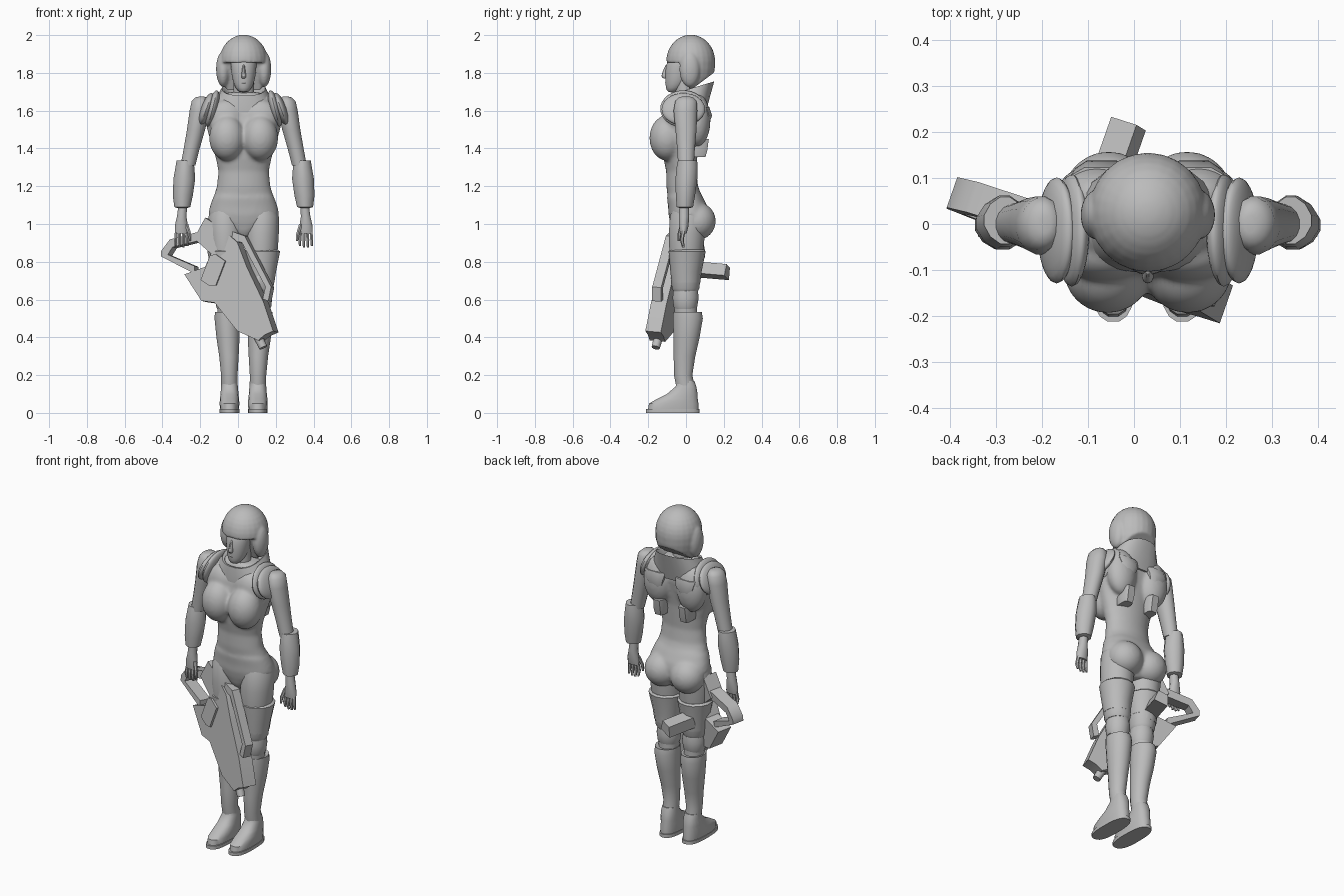
import bpy, bmesh, math
from mathutils import Vector, Matrix

CX = 0.03                                   # the body stands slightly right of centre
grey = bpy.data.materials.new("plain grey")
grey.diffuse_color = (0.5, 0.5, 0.5, 1)


def finish(name, bm, sub=0):
    bmesh.ops.recalc_face_normals(bm, faces=bm.faces)
    me = bpy.data.meshes.new(name)
    bm.to_mesh(me)
    bm.free()
    me.materials.append(grey)
    ob = bpy.data.objects.new(name, me)
    bpy.context.collection.objects.link(ob)
    if sub:
        m = ob.modifiers.new("smooth", 'SUBSURF')
        m.levels = m.render_levels = sub
    return ob


def loft(name, rings, s=1, n=20, p=2.0, sub=0):
    """Stack of oval rings (z, x, y, rx, ry, tilt); x is measured from the body centre."""
    bm = bmesh.new()
    loops = []
    for r in rings:
        z, x, y, rx, ry = r[:5]
        tilt = r[5] if len(r) > 5 else 0
        loop = []
        for i in range(n):
            a = 2 * math.pi * (i + 0.5) / n
            c, d = math.cos(a), math.sin(a)
            px = math.copysign(abs(c) ** (2 / p), c) * rx
            py = y + math.copysign(abs(d) ** (2 / p), d) * ry
            loop.append(bm.verts.new((CX + s * (x + px), py, z + tilt * py)))
        loops.append(loop)
    for a, b in zip(loops, loops[1:]):
        for i in range(n):
            j = (i + 1) % n
            bm.faces.new((a[i], a[j], b[j], b[i]))
    bm.faces.new(loops[0])
    bm.faces.new(loops[-1])
    return finish(name, bm, sub)


def ball(name, x, y, z, rx, ry, rz, cuts=(), roll=0):
    """Ellipsoid; each cut (point, normal) removes the side the normal points to."""
    bm = bmesh.new()
    bmesh.ops.create_uvsphere(bm, u_segments=24, v_segments=16, radius=1)
    M = (Matrix.Translation((CX + x, y, z)) @ Matrix.Rotation(roll, 4, 'Y')
         @ Matrix.Diagonal((rx, ry, rz, 1)))
    bmesh.ops.transform(bm, matrix=M, verts=bm.verts)
    for co, no in cuts:
        r = bmesh.ops.bisect_plane(bm, geom=bm.verts[:] + bm.edges[:] + bm.faces[:],
                                   plane_co=co, plane_no=no, clear_outer=True)
        edges = [e for e in r["geom_cut"] if isinstance(e, bmesh.types.BMEdge)]
        bmesh.ops.holes_fill(bm, edges=edges)
    return finish(name, bm)


def blend(obs, voxel, steps):
    """Melt overlapping parts into one smooth skin."""
    bpy.ops.object.select_all(action='DESELECT')
    for o in obs:
        o.select_set(True)
    bpy.context.view_layer.objects.active = obs[0]
    bpy.ops.object.join()
    m = obs[0].modifiers.new("melt", 'REMESH')
    m.mode, m.voxel_size = 'VOXEL', voxel
    m = obs[0].modifiers.new("relax", 'SMOOTH')
    m.factor, m.iterations = 0.5, steps


# the gun lies in a slanted plane; outlines are given as front-view points
GN = Vector((-0.35, -1, 0.086)).normalized()


def gun_point(x, z):
    return Vector((x, -0.143 - 0.35 * x + 0.086 * z, z))


def plate(name, pts, back, front):
    bm = bmesh.new()
    a = [bm.verts.new(gun_point(x, z) + GN * back) for x, z in pts]
    b = [bm.verts.new(gun_point(x, z) + GN * front) for x, z in pts]
    bm.faces.new(a)
    bm.faces.new(b)
    for i in range(len(a)):
        j = (i + 1) % len(a)
        bm.faces.new((a[i], a[j], b[j], b[i]))
    return finish(name, bm)


# torso with bust, shoulder blades and hips, melted together
body = [loft("torso", [(1.06, 0, 0.01, .175, .10), (1.14, 0, -.005, .16, .092), (1.2, 0, -.02, .142, .084),
                       (1.28, 0, -.025, .134, .08), (1.35, 0, -.03, .148, .09), (1.42, 0, -.03, .17, .095),
                       (1.5, 0, -.02, .194, .10), (1.58, 0, -.005, .208, .10), (1.64, 0, 0, .195, .09),
                       (1.69, 0, 0, .12, .07), (1.7, 0, 0, .05, .05)], n=32),
        loft("pelvis", [(.925, 0, .01, .03, .06), (.96, 0, .01, .08, .08), (1.01, 0, .015, .165, .1),
                        (1.05, 0, .015, .188, .108), (1.09, 0, .01, .18, .105), (1.14, 0, -.005, .163, .096),
                        (1.16, 0, -.008, .15, .088)], n=32, p=2.2)]
for s in (-1, 1):
    body += [ball("bust", s * .087, -.1, 1.455, .096, .094, .12),
             ball("upper_chest", s * .09, -.06, 1.56, .1, .065, .1),
             ball("buttock", s * .085, .06, 1.015, .1, .098, .1),
             ball("shoulder_blade", s * .11, .06, 1.55, .09, .07, .14)]
blend(body, .009, 10)
loft("neck", [(1.62, 0, 0, .065, .055), (1.7, 0, -.01, .055, .05), (1.8, 0, -.015, .055, .05)])
# raised collar, higher at the back, hollow inside
loft("collar", [(1.59, 0, .0, .18, .105), (1.645, 0, .01, .155, .115, .15), (1.71, 0, .025, .115, .125, .3),
                (1.705, 0, .025, .105, .113, .3), (1.66, 0, .0, .075, .07, .2)], n=24, p=2.4)

# head
loft("face", [(1.695, 0, -.075, .022, .022), (1.72, 0, -.06, .045, .048), (1.76, 0, -.045, .06, .066),
              (1.81, 0, -.04, .067, .072), (1.86, 0, -.03, .07, .072), (1.9, 0, -.02, .06, .06)], sub=1)
loft("nose", [(1.768, 0, -.108, .01, .012), (1.782, 0, -.115, .016, .019), (1.8, 0, -.11, .011, .017),
              (1.85, 0, -.098, .007, .01)], n=8, sub=1)
loft("lips", [(1.737, 0, -.098, .014, .008), (1.747, 0, -.1, .024, .013), (1.757, 0, -.098, .016, .01)], n=10, sub=1)
# helmet: dome, back with open face, ear bulges
helmet = [ball("helmet", 0, .025, 1.86, .128, .13, .142, [((0, 0, 1.855), (0, 0, -1))]),
          ball("helmet_back", 0, .025, 1.86, .128, .13, .21,
               [((0, 0, 1.862), (0, 0, 1)), ((0, -.04, 1.87), (0, -.16, -.06)), ((0, .02, 1.705), (0, .09, -.12))])]
for s in (-1, 1):
    helmet.append(ball("ear", s * .108, .02, 1.82, .038, .055, .095))
blend(helmet, .007, 3)

# paired body parts
for s, side in ((-1, "right"), (1, "left")):
    loft(side + "_back_flap", [(1.49, .1, .09, .03, .02), (1.575, .1, .1, .06, .04),
                               (1.62, .1, .085, .07, .04)], s, n=8, p=3)
    loft(side + "_back_pod", [(1.355, .085, .055, .03, .05), (1.39, .085, .06, .035, .055),
                              (1.45, .085, .065, .032, .058)], s, n=8, p=4)
    # layered shoulder pads
    ball(side + "_inner_shoulder_pad", s * .165, -.014, 1.61, .03, .122, .1, roll=-s * .25)
    ball(side + "_outer_shoulder_pad", s * .198, -.014, 1.608, .03, .115, .09, roll=-s * .35)
    # arm
    loft(side + "_upper_arm", [(1.675, .222, 0, .012, .02), (1.67, .226, 0, .03, .04), (1.65, .229, 0, .047, .058),
                               (1.6, .233, -.003, .054, .064), (1.5, .252, 0, .049, .057),
                               (1.4, .275, 0, .043, .048), (1.31, .295, 0, .04, .042)], s, n=16)
    loft(side + "_bracer", [(1.335, .31, .008, .047, .053), (1.3, .311, .006, .052, .058),
                            (1.24, .314, .002, .06, .06), (1.15, .322, -.003, .055, .053),
                            (1.09, .325, -.006, .044, .045), (1.085, .325, -.006, .028, .03)], s, n=12, p=1.75)
    loft(side + "_palm", [(1.1, .322, -.01, .024, .026), (1.04, .328, -.01, .026, .028),
                          (.99, .33, -.012, .036, .026), (.95, .33, -.014, .036, .018)], s, n=12)
    for k in range(4):
        x = .302 + .018 * k
        loft(side + "_finger", [(.965, x, -.014, .009, .011), (.915, x + .003 * (k - 1.5), -.022, .009, .01),
                                (.872 + .008 * abs(k - 1.5), x + .003 * (k - 1.5), -.014, .006, .007)], s, n=6)
    loft(side + "_thumb", [(1.0, .303, -.02, .011, .012), (.95, .287, -.034, .01, .01),
                           (.91, .283, -.038, .006, .006)], s, n=6)
    # leg
    loft(side + "_thigh", [(1.1, .09, .015, .075, .08), (1.04, .097, .012, .09, .098), (.95, .095, .005, .092, .097),
                           (.88, .095, .002, .088, .092), (.8, .093, 0, .08, .085), (.72, .09, 0, .07, .075),
                           (.62, .085, -.005, .058, .062), (.5, .083, 0, .055, .06)], s)
    loft(side + "_thigh_armour", [(.69, .092, 0, .072, .076), (.75, .093, .0, .081, .083),
                                  (.855, .096, .006, .099, .098), (.865, .096, .006, .085, .09)], s, n=14)
    loft(side + "_knee_band", [(.645, .088, -.002, .062, .066), (.66, .088, -.002, .07, .074),
                               (.725, .09, 0, .076, .078), (.735, .09, 0, .068, .07)], s)
    loft(side + "_knee_pad", [(.55, .085, -.003, .056, .058), (.565, .085, -.003, .062, .064),
                              (.61, .085, -.002, .067, .07), (.645, .085, -.002, .062, .066),
                              (.65, .085, -.002, .05, .05)], s)
    loft(side + "_boot_shaft", [(.1, .075, .005, .044, .05), (.2, .076, -.015, .044, .049),
                                (.3, .078, -.008, .052, .058), (.4, .083, .003, .062, .07),
                                (.5, .087, .01, .068, .08), (.535, .087, .008, .066, .076),
                                (.53, .087, .008, .055, .06)], s)
    loft(side + "_boot_foot", [(.015, .075, -.068, .05, .135), (.05, .075, -.065, .053, .132),
                               (.075, .075, -.045, .051, .108), (.1, .075, -.02, .048, .082),
                               (.14, .075, .0, .045, .055), (.17, .075, -.003, .04, .048)], s, p=2.4)
    loft(side + "_sole", [(0, .075, -.07, .053, .143), (.02, .075, -.07, .053, .143)], s, p=2.6)

# gun
plate("gun_body", [(-.16, 1.03), (-.07, .97), (.01, .9), (.06, .77), (.15, .58), (.2, .43), (.155, .41),
                   (.12, .38), (.01, .43), (-.11, .58), (-.18, .59), (-.27, .73), (-.16, .77),
                   (-.13, .84), (-.22, .92)], -.045, .042)
plate("gun_rail", [(-.07, .975), (.045, .935), (.185, .665), (.17, .59), (.14, .6), (.155, .665), (.03, .9),
                   (-.03, .91)], -.02, .03)
plate("gun_side_pack", [(-.18, .7), (-.13, .83), (-.1, .835), (-.05, .8), (-.1, .67), (-.135, .67)], .03, .055)
plate("gun_rear_handle", [(-.395, .855), (-.35, .915), (-.2, .955), (-.17, .915), (-.335, .875), (-.36, .835),
                          (-.22, .775), (-.22, .735), (-.395, .825)], -.035, .035)
plate("gun_fore_grip", [(-.14, .725), (-.14, .79), (-.085, .81), (-.065, .75)], -.275, -.03)

# muzzle along the barrel direction
bm = bmesh.new()
axis = (gun_point(.13, .345) - gun_point(.08, .45)).normalized()
M = Matrix.Translation(gun_point(.115, .385)) @ axis.to_track_quat('Z', 'Y').to_matrix().to_4x4()
bmesh.ops.create_cone(bm, cap_ends=True, segments=12, radius1=.026, radius2=.022, depth=.09, matrix=M)
finish("gun_muzzle", bm)

# smooth shading with sharp creases kept
for ob in bpy.context.scene.objects:
    ob.select_set(True)
    bpy.context.view_layer.objects.active = ob
bpy.ops.object.shade_smooth_by_angle(angle=math.radians(40))
for ob in bpy.context.scene.objects:
    for m in ob.modifiers:
        if m.type == 'REMESH':
            m.use_smooth_shade = True
